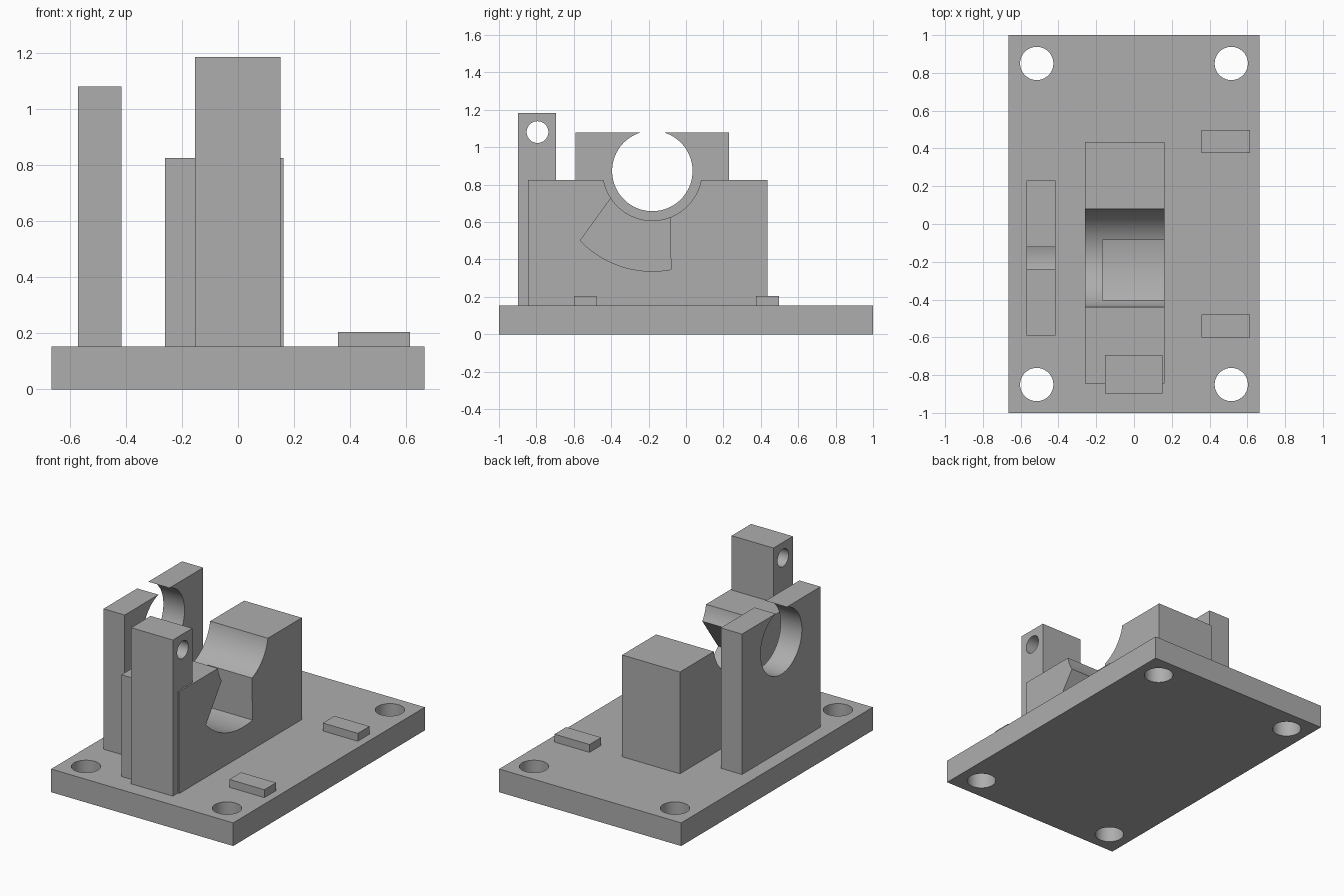
import bpy
import bmesh
from math import cos, sin, radians

cube = bpy.data.objects.get("Cube")
if cube:
    bpy.data.objects.remove(cube, do_unlink=True)

GREY = (0.42, 0.42, 0.42, 1)
grey = bpy.data.materials.new("plain grey")
grey.use_nodes = True
grey.diffuse_color = GREY
grey.node_tree.nodes["Principled BSDF"].inputs["Base Color"].default_value = GREY

AXIS_Y, AXIS_Z = -0.18, 0.873   # shared axis of the cradle bores
TOP = 0.153                     # top of the base plate
SINK = TOP - 0.01               # parts are set slightly into the base


def arc(cy, cz, r, start, end, steps):
    angles = [radians(start + (end - start) * i / steps) for i in range(steps + 1)]
    return [(cy + r * cos(a), cz + r * sin(a)) for a in angles]


def circle(cy, cz, r, steps=96):
    return arc(cy, cz, r, 0, 360, steps)[:-1]


def prism(name, points, lo, hi, axis="x"):
    """Extrude a closed profile from lo to hi along x (yz points) or z (xy points)."""
    def place(p, t):
        return (t, p[0], p[1]) if axis == "x" else (p[0], p[1], t)
    bm = bmesh.new()
    face = bm.faces.new([bm.verts.new(place(p, lo)) for p in points])
    ext = bmesh.ops.extrude_face_region(bm, geom=[face])
    shift = (hi - lo, 0, 0) if axis == "x" else (0, 0, hi - lo)
    moved = [v for v in ext["geom"] if isinstance(v, bmesh.types.BMVert)]
    bmesh.ops.translate(bm, verts=moved, vec=shift)
    bmesh.ops.recalc_face_normals(bm, faces=bm.faces)
    mesh = bpy.data.meshes.new(name)
    bm.to_mesh(mesh)
    bm.free()
    mesh.materials.append(grey)
    obj = bpy.data.objects.new(name, mesh)
    bpy.context.collection.objects.link(obj)
    return obj


def box(name, x, y, z):
    return prism(name, [(y[0], z[0]), (y[1], z[0]), (y[1], z[1]), (y[0], z[1])], *x)


def cut(obj, cutters):
    """Subtract each cutter, bake the result and remove the cutters."""
    for c in cutters:
        c.hide_render = True
        mod = obj.modifiers.new("cut", "BOOLEAN")
        mod.operation = "DIFFERENCE"
        mod.solver = "EXACT"
        mod.object = c
    graph = bpy.context.evaluated_depsgraph_get()
    baked = bpy.data.meshes.new_from_object(obj.evaluated_get(graph))
    obj.modifiers.clear()
    obj.data = baked
    for c in cutters:
        bpy.data.objects.remove(c, do_unlink=True)


# Base plate with four corner screw holes
base = box("base_plate", (-0.665, 0.665), (-1, 1), (0, TOP))
cut(base, [prism("hole_cutter", circle(sx * 0.515, sy * 0.85, 0.088), -0.1, 0.3, "z")
           for sx in (-1, 1) for sy in (-1, 1)])

# Upright plate with an open-topped bore
plate = box("bore_plate", (-0.57, -0.415), (-0.59, 0.23), (SINK, 1.08))
cut(plate, [prism("bore_cutter", circle(AXIS_Y, AXIS_Z, 0.215), -0.7, -0.3)])

# Cradle block with a round valley and a fan-shaped pocket open on one side
block = box("cradle_block", (-0.26, 0.162), (-0.845, 0.435), (SINK, 0.825))
valley = prism("valley_cutter", circle(AXIS_Y, AXIS_Z, 0.265), -0.4, 0.3)
fan = [(-0.385, 0.751)] + arc(AXIS_Y, AXIS_Z, 0.536, 224, 280.7, 32)
fan += [(-0.086, 0.66), (AXIS_Y, AXIS_Z)]
pocket = prism("pocket_cutter", fan, -0.167, 0.3)
cut(block, [valley, pocket])

# Front post with a cross hole near its top
post = box("front_post", (-0.153, 0.152), (-0.897, -0.694), (SINK, 1.184))
cut(post, [prism("pin_cutter", circle(-0.794, 1.081, 0.058, 64), -0.4, 0.4)])

# Two low locating pads
pads = [box(f"{side}_pad", (0.357, 0.613), y, (SINK, 0.205))
        for side, y in (("front", (-0.6, -0.478)), ("rear", (0.375, 0.497)))]

# Smooth the bores, keep edges crisp
bpy.ops.object.select_all(action="DESELECT")
for part in [base, plate, block, post] + pads:
    part.select_set(True)
    bpy.context.view_layer.objects.active = part
bpy.ops.object.shade_smooth_by_angle(angle=radians(30))
